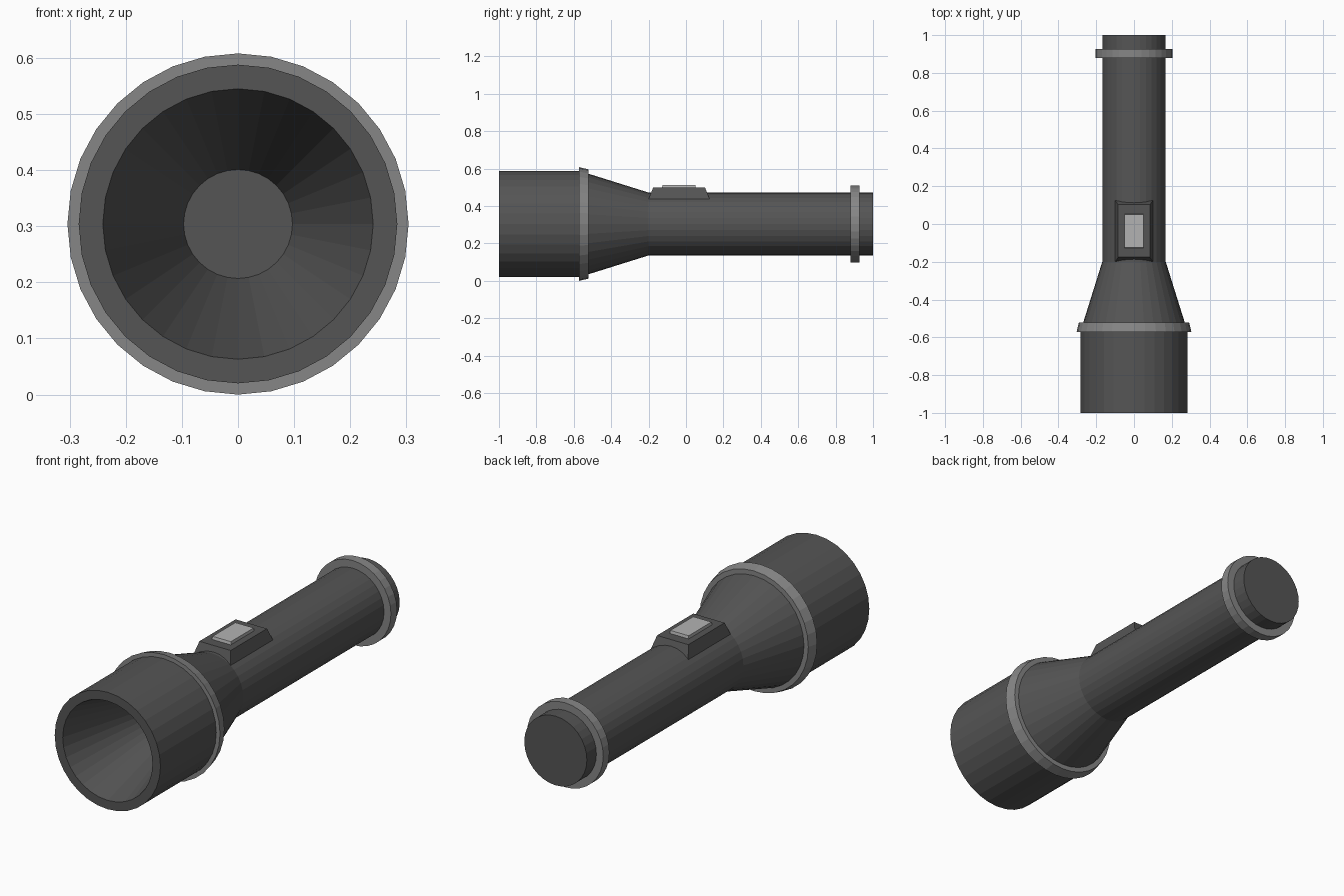
import bpy, bmesh, math

if "Cube" in bpy.data.objects:
    bpy.data.objects.remove(bpy.data.objects["Cube"])

AXIS_Z = 0.304
SIDES = 32


def grey(name, v):
    m = bpy.data.materials.new(name)
    m.diffuse_color = (v, v, v, 1)
    m.use_nodes = True
    m.node_tree.nodes["Principled BSDF"].inputs["Base Color"].default_value = m.diffuse_color
    return m


DARK = grey("dark_grey", 0.09)
MID = grey("mid_grey", 0.24)
LIGHT = grey("light_grey", 0.45)


def finish(name, bm, mat):
    bmesh.ops.recalc_face_normals(bm, faces=bm.faces)
    me = bpy.data.meshes.new(name)
    bm.to_mesh(me)
    bm.free()
    me.materials.append(mat)
    ob = bpy.data.objects.new(name, me)
    bpy.context.collection.objects.link(ob)
    return ob


def lathe(name, profile, mat, closed=False):
    """Revolve (y, radius) points around the torch axis; open ends are capped."""
    bm = bmesh.new()
    rings = []
    for y, r in profile:
        angles = [2 * math.pi * i / SIDES for i in range(SIDES)]
        rings.append([bm.verts.new((r * math.cos(a), y, AXIS_Z + r * math.sin(a)))
                      for a in angles])
    pairs = list(zip(rings, rings[1:]))
    if closed:
        pairs.append((rings[-1], rings[0]))
    else:
        bm.faces.new(rings[0])
        bm.faces.new(rings[-1])
    for a, b in pairs:
        for i in range(SIDES):
            j = (i + 1) % SIDES
            bm.faces.new((a[i], a[j], b[j], b[i]))
    return finish(name, bm, mat)


def tapered_box(name, x0, x1, ya, yb, z0, z1, mat):
    """Box with bottom half-width x0, y range ya, and top half-width x1, y range yb."""
    bm = bmesh.new()
    bmesh.ops.create_cube(bm, size=2)
    for v in bm.verts:
        top = v.co.z > 0
        w, ys, z = (x1, yb, z1) if top else (x0, ya, z0)
        v.co = (math.copysign(w, v.co.x), ys[v.co.y > 0], z)
    return finish(name, bm, mat)


# Body: reflector bowl, rim, head, neck cone, handle and tail
lathe("torch_body", [(-0.50, 0.097), (-1.0, 0.241), (-1.0, 0.284), (-0.57, 0.284),
                     (-0.20, 0.168), (1.0, 0.168)], DARK)

# Collars
lathe("head_collar", [(-0.572, 0.27), (-0.572, 0.304), (-0.521, 0.292), (-0.521, 0.25)],
      MID, closed=True)
lathe("tail_collar", [(0.88, 0.15), (0.88, 0.205), (0.927, 0.205), (0.927, 0.15)],
      MID, closed=True)

# Switch plate and button
tapered_box("switch_plate", 0.100, 0.084, (-0.20, 0.126), (-0.176, 0.102), 0.438, 0.498, DARK)
tapered_box("switch_button", 0.052, 0.049, (-0.13, 0.054), (-0.125, 0.050), 0.49, 0.512, LIGHT)
